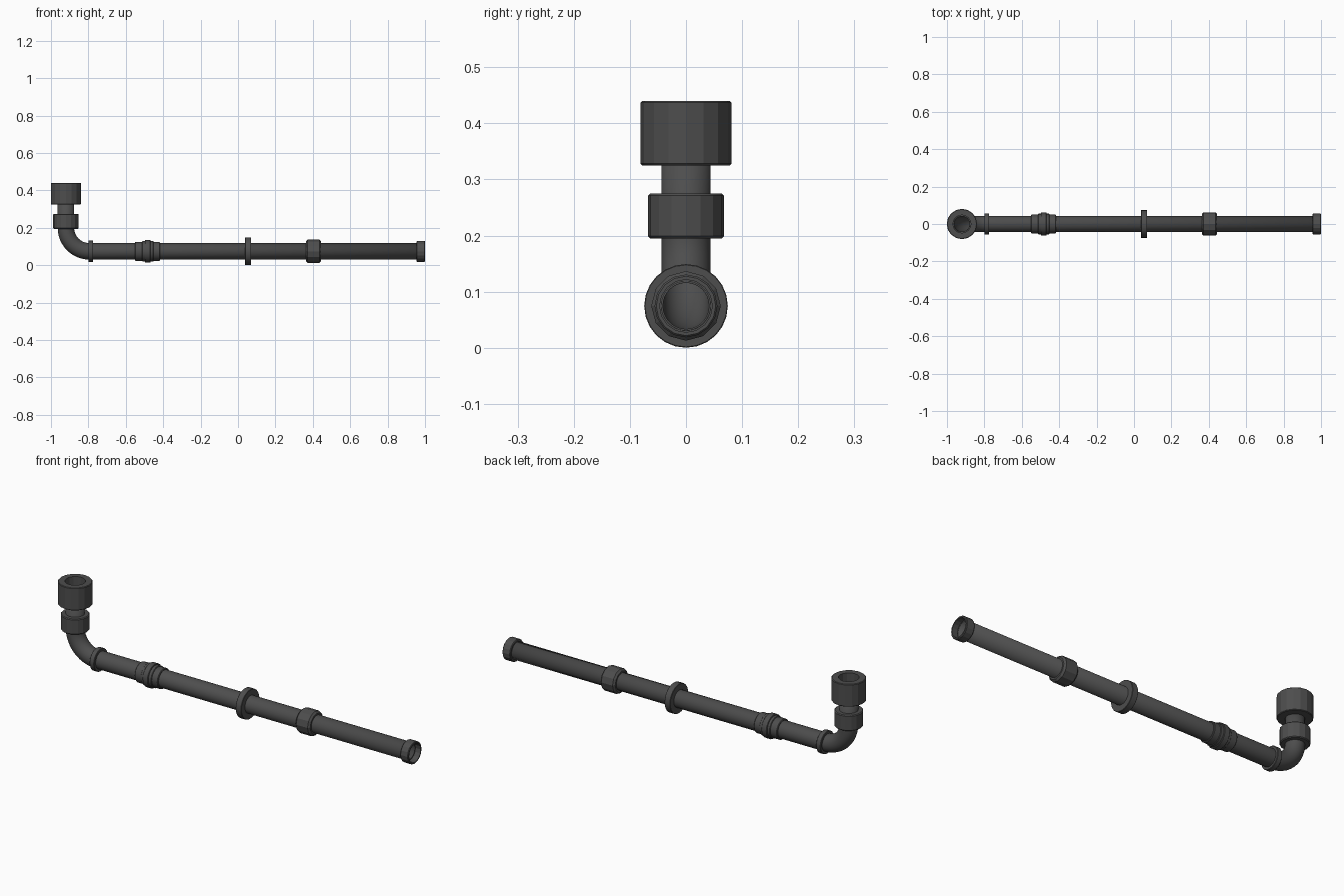
import bpy, bmesh, math
from mathutils import Vector

if "Cube" in bpy.data.objects:
    bpy.data.objects.remove(bpy.data.objects["Cube"])

AX = 0.0745      # height of the long pipe's axis
VX = -0.92       # x of the upright pipe's axis
R = 0.044        # pipe radius
BEND = 0.125     # elbow bend radius

mat = bpy.data.materials.new("dark_iron")
mat.diffuse_color = (0.075, 0.075, 0.075, 1)
mat.use_nodes = True
mat.node_tree.nodes["Principled BSDF"].inputs["Base Color"].default_value = mat.diffuse_color


def finish(bm, name, angle):
    bmesh.ops.recalc_face_normals(bm, faces=bm.faces)
    me = bpy.data.meshes.new(name)
    bm.to_mesh(me)
    bm.free()
    ob = bpy.data.objects.new(name, me)
    bpy.context.collection.objects.link(ob)
    me.materials.append(mat)
    bpy.ops.object.select_all(action='DESELECT')
    ob.select_set(True)
    bpy.context.view_layer.objects.active = ob
    bpy.ops.object.shade_smooth_by_angle(angle=math.radians(angle))
    return ob


def bridge(bm, rings, closed=False):
    count = len(rings) if closed else len(rings) - 1
    for i in range(count):
        a, b = rings[i], rings[(i + 1) % len(rings)]
        for k in range(len(a)):
            m = (k + 1) % len(a)
            bm.faces.new((a[k], a[m], b[m], b[k]))


def fitting(name, profile, sides=24, upright=False, angle=25):
    """Revolve a closed (position, radius) profile around one pipe axis."""
    bm = bmesh.new()
    rings = []
    for t, r in profile:
        ring = []
        for k in range(sides):
            a = 2 * math.pi * k / sides
            u, v = r * math.cos(a), r * math.sin(a)
            ring.append(bm.verts.new((VX + u, v, t) if upright else (t, u, AX + v)))
        rings.append(ring)
    bridge(bm, rings, closed=True)
    return finish(bm, name, angle)


def collar(a, b, r, c=0.0, bore=0.0425):
    """Ring from a to b with chamfer c on both outer edges."""
    if c == 0:
        return [(a, bore), (a, r), (b, r), (b, bore)]
    return [(a, bore), (a, r - c), (a + c, r), (b - c, r), (b, r - c), (b, bore)]


# bent pipe: upright stub, elbow and long run as one thin-walled tube
path = [(Vector((VX, 0, 0.37)), Vector((0, 0, -1)))]
cx, cz = VX + BEND, AX + BEND
for i in range(13):
    a = math.pi / 2 * i / 12
    path.append((Vector((cx - BEND * math.cos(a), 0, cz - BEND * math.sin(a))),
                 Vector((math.sin(a), 0, -math.cos(a)))))
path.append((Vector((0.97, 0, AX)), Vector((1, 0, 0))))
bm = bmesh.new()
rings = []
for p, d in path:
    side = Vector((0, 1, 0))
    up = d.cross(side)
    rings.append([bm.verts.new(p + R * (side * math.cos(2 * math.pi * k / 32)
                                        + up * math.sin(2 * math.pi * k / 32)))
                  for k in range(32)])
bridge(bm, rings)
pipe = finish(bm, "bent_pipe", 30)
wall = pipe.modifiers.new("wall", 'SOLIDIFY')
wall.thickness = 0.003
wall.offset = -1

# upright couplings
fitting("lower_coupling", collar(0.195, 0.275, 0.068, 0.004), 16, True, 20)
fitting("top_coupling", [(0.325, 0.0425), (0.325, 0.078), (0.328, 0.081), (0.437, 0.081),
                         (0.44, 0.078), (0.44, 0.048), (0.365, 0.048), (0.365, 0.0425)],
        16, True, 20)

# rings and sleeves along the long run
fitting("elbow_flange", collar(-0.80, -0.774, 0.057, 0.002))
fitting("joint_sleeve", collar(-0.55, -0.418, 0.051, 0.003))
fitting("joint_ring_wide", collar(-0.512, -0.452, 0.055, 0.002))
fitting("joint_ring", collar(-0.498, -0.468, 0.061, 0.002), 16)
fitting("middle_flange", collar(0.038, 0.07, AX, 0.0015))
fitting("union_nut", collar(0.363, 0.445, 0.062, 0.009), 12, angle=20)

# open nut on the far end
fitting("end_nut", [(0.955, 0.0425), (0.955, 0.053), (0.958, 0.056), (0.997, 0.056), (1.0, 0.053),
                    (1.0, 0.047), (0.97, 0.047), (0.97, 0.0425)], 16, angle=20)
